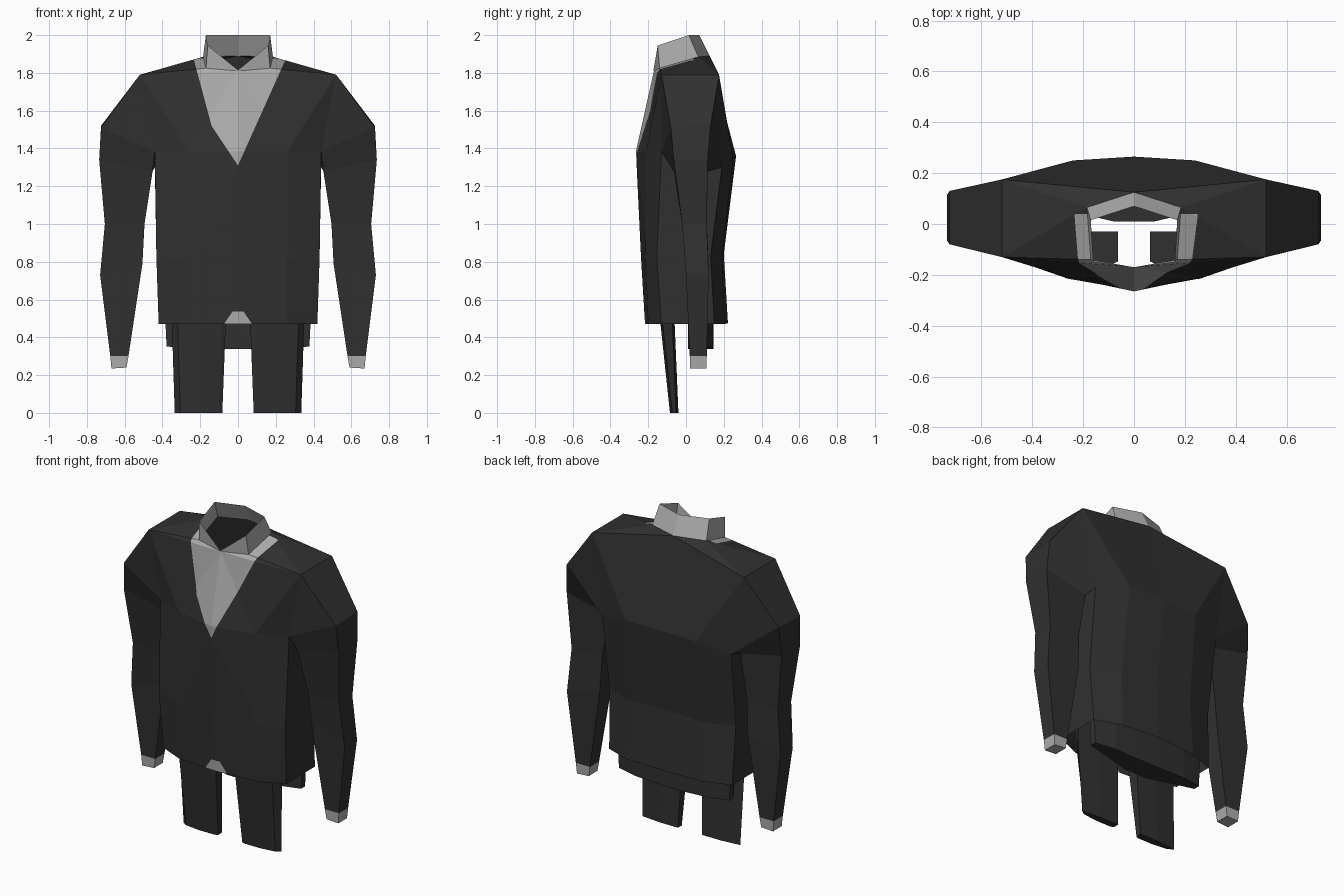
import bpy, bmesh
from mathutils import Vector

if "Cube" in bpy.data.objects:
    bpy.data.objects.remove(bpy.data.objects["Cube"])


def material(name, v):
    m = bpy.data.materials.new(name)
    m.diffuse_color = (v, v, v, 1)
    m.use_nodes = True
    m.node_tree.nodes["Principled BSDF"].inputs["Base Color"].default_value = m.diffuse_color
    return m


DARK = material("charcoal cloth", 0.03)
LIGHT = material("pale grey linen", 0.42)


def build(name, verts, faces, mats, mirror=False):
    """Make a flat-shaded object; mirror welds on the x<0 half."""
    bm = bmesh.new()
    for s in ((1, -1) if mirror else (1,)):
        vs = [bm.verts.new((s * x, y, z)) for x, y, z in verts]
        for f in faces:
            bm.faces.new([vs[i] for i in f])
    bmesh.ops.remove_doubles(bm, verts=bm.verts[:], dist=1e-4)
    bmesh.ops.recalc_face_normals(bm, faces=bm.faces[:])
    me = bpy.data.meshes.new(name)
    bm.to_mesh(me)
    bm.free()
    for m in mats:
        me.materials.append(m)
    ob = bpy.data.objects.new(name, me)
    bpy.context.collection.objects.link(ob)
    return ob


def loft(rings, closed=True):
    """Flatten rings into vertices and bridge them with quads."""
    n = len(rings[0])
    verts = [p for r in rings for p in r]
    faces = [(a * n + i, a * n + (i + 1) % n, (a + 1) * n + (i + 1) % n, (a + 1) * n + i)
             for a in range(len(rings) - 1) for i in range(n if closed else n - 1)]
    return verts, faces


# Shared shoulder, armpit and neck points (x > 0 half)
SF, SB = (0.52, -0.13, 1.79), (0.52, 0.175, 1.79)
OF, OB = (0.725, -0.08, 1.51), (0.725, 0.13, 1.52)
NECK = [(0, -0.17, 1.81), (0.17, -0.14, 1.825), (0.185, 0.065, 1.885), (0, 0.125, 1.89)]
chest = [(0, -0.265, 1.385), (0.26, -0.21, 1.385), (0.44, -0.13, 1.385),
         (0.44, 0.19, 1.3), (0.24, 0.25, 1.35), (0, 0.265, 1.36)]
waist = [(0, -0.238, 0.82), (0.26, -0.215, 0.82), (0.432, -0.155, 0.82),
         (0.432, 0.13, 0.83), (0.25, 0.19, 0.83), (0, 0.2, 0.84)]
hem = [(0, -0.217, 0.47), (0.26, -0.2, 0.47), (0.42, -0.13, 0.47),
       (0.42, 0.15, 0.47), (0.26, 0.205, 0.47), (0, 0.222, 0.475)]

# Jacket body: open tube from hem to chest, fanned up to shoulders and neck
verts, faces = loft([hem, waist, chest], closed=False)
verts += [SF, SB] + NECK                      # 18, 19, 20-23
faces += [(12, 13, 18, 20), (13, 14, 18), (15, 16, 19), (16, 17, 23, 19),
          (18, 20, 21), (18, 21, 22), (18, 22, 19), (19, 22, 23)]
body = build("jacket_body", verts, faces, [DARK, LIGHT], mirror=True)

# Shirt front: cut the V and the small gap at the hem into the body faces
bm = bmesh.new()
bm.from_mesh(body.data)


def cut(p, q, test):
    """Cut front faces along the line p-q of the front view."""
    fs = [f for f in bm.faces if test(f.calc_center_median())]
    geom = fs + list({e for f in fs for e in f.edges}) + list({v for f in fs for v in f.verts})
    normal = Vector((q[1] - p[1], 0, p[0] - q[0]))
    bmesh.ops.bisect_plane(bm, geom=geom, dist=1e-5, plane_co=(p[0], 0, p[1]), plane_no=normal)


upper = lambda c: c.z > 1.38 and c.y < 0.07
lower = lambda c: c.z < 0.82 and c.y < -0.1
bmesh.ops.triangulate(bm, faces=[f for f in bm.faces if upper(f.calc_center_median())])
V_LINES = [((0, 1.31), (0.22, 1.8)), ((0, 1.31), (-0.14, 1.52)), ((-0.14, 1.52), (-0.215, 1.8))]
GAP = [((0.075, 0.47), (0.03, 0.535)), ((-0.075, 0.47), (-0.03, 0.535)), ((-1, 0.537), (1, 0.537))]
for p, q in V_LINES:
    cut(p, q, lambda c: c.z > 0.9 and c.y < 0.05)
for p, q in GAP:
    cut(p, q, lower)
back = [f for f in bm.faces if f.calc_center_median().z > 1.79]
bmesh.ops.bisect_plane(bm, geom=back + list({e for f in back for e in f.edges})
                       + list({v for f in back for v in f.verts}),
                       dist=1e-5, plane_co=(0, 0.04, 0), plane_no=(0, 1, 0))
for f in bm.faces:
    c = f.calc_center_median()
    right = 0.449 * (c.z - 1.31)
    left = min(0.667 * (c.z - 1.31), 0.14 + 0.268 * (c.z - 1.52))
    in_v = c.y < 0.04 and -left < c.x < right
    in_gap = c.y < 0 and c.z < 0.537 and abs(c.x) < 0.075 - 0.69 * (c.z - 0.47)
    f.material_index = int(in_v or in_gap)
bm.to_mesh(body.data)
bm.free()

# Collar: standing band leaning inwards, pointed down at the front
top = [(0, -0.172, 1.815), (0.16, -0.15, 1.945), (0.17, 0.015, 2.0), (0, 0.07, 2.0)]
verts, faces = loft([NECK, top], closed=False)
build("collar", verts, faces, [LIGHT], mirror=True)

# Sleeves: four-sided, with shoulder cap and pale cuff
stations = [  # inner x, inner z, outer x, outer z, front y, back y
    (0.452, 1.28, 0.735, 1.34, -0.065, 0.115),
    (0.495, 1.0, 0.705, 1.0, -0.02, 0.11),
    (0.506, 0.79, 0.73, 0.73, 0.0, 0.12),
    (0.58, 0.3, 0.676, 0.3, 0.02, 0.11),
    (0.59, 0.24, 0.67, 0.235, 0.022, 0.108)]
rings = [[chest[2], OF, OB, chest[3]]]
for xi, zi, xo, zo, yf, yb in stations:
    rings.append([(xi, yf, zi), (xo, yf, zo), (xo, yb, zo), (xi, yb, zi)])
verts, faces = loft(rings)
n = len(verts)
verts += [SF, SB]
faces += [(n - 4, n - 3, n - 2, n - 1), (n, 1, 0), (n, n + 1, 2, 1), (n + 1, 3, 2)]
for side, s in (("right", 1), ("left", -1)):
    ob = build(side + "_sleeve", [(s * x, y, z) for x, y, z in verts], faces, [DARK, LIGHT])
    for f in ob.data.polygons:
        f.material_index = int(f.center.z < 0.3)

# Front panels: two hanging strips with a slightly bowed section
for side, s in (("right", 1), ("left", -1)):
    rings = []
    for z, xi, xo, yf, yb in ((0, 0.083, 0.335, -0.085, -0.04),
                              (0.47, 0.065, 0.35, -0.135, -0.06),
                              (0.7, 0.062, 0.36, -0.155, -0.03)):
        xm = (xi + xo) / 2
        rings.append([(s * x, y, z) for x, y in
                      ((xi, yf + 0.008), (xi + 0.02, yf), (xm, yf), (xo - 0.03, yf + 0.012),
                       (xo, yb - 0.012), (xm, yb), (xi, yb))])
    verts, faces = loft(rings)
    n = len(verts)
    faces += [tuple(range(7)), tuple(range(n - 7, n))]
    build(side + "_front_panel", verts, faces, [DARK])

# Back flap: curved slab showing below the rear hem
rings = []
for z, w in ((0.345, 0.378), (0.6, 0.39)):
    d = 0.006 if z < 0.4 else 0
    half = [(0.08, 0.145, z - d), (0.25, 0.14, z), (w, 0.115, z + d),
            (w, 0.075, z + d), (0.25, 0.05, z), (0.08, 0.01, z - d)]
    rings.append(half + [(-x, y, zz) for x, y, zz in reversed(half)])
verts, faces = loft(rings)
for a in (0, 12):
    faces += [(a + i, a + i + 1, a + 4 - i, a + 5 - i) for i in (0, 1)]
    faces += [(a + 6 + i, a + 7 + i, a + 10 - i, a + 11 - i) for i in (0, 1)]
    faces.append((a, a + 5, a + 6, a + 11))
build("back_flap", verts, faces, [DARK])
